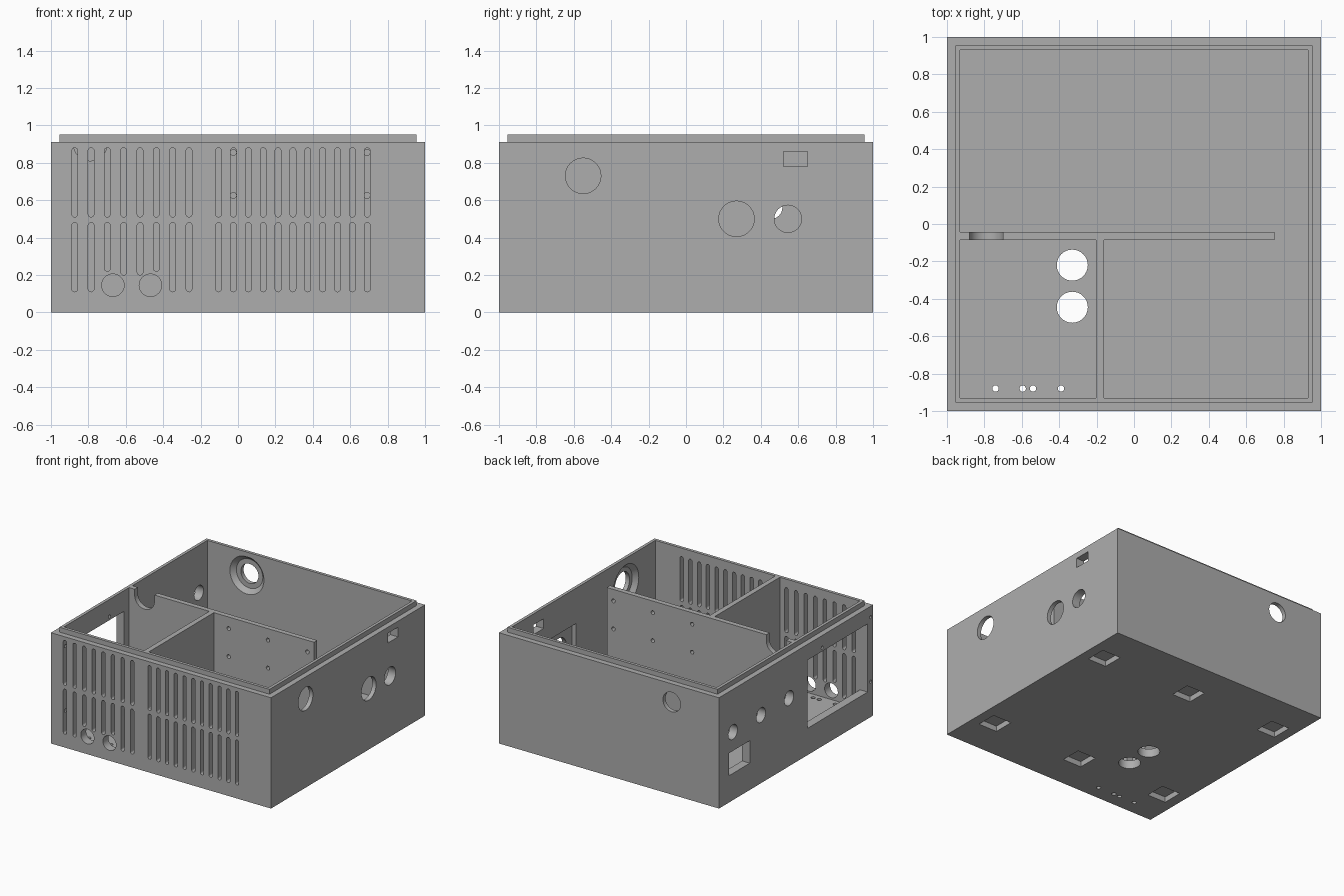
import bpy, bmesh, math

cube = bpy.data.objects.get("Cube")
if cube:
    bpy.data.objects.remove(cube, do_unlink=True)

grey = bpy.data.materials.new("plain grey")
grey.use_nodes = True
grey.diffuse_color = (0.42, 0.42, 0.42, 1)
grey.node_tree.nodes["Principled BSDF"].inputs["Base Color"].default_value = grey.diffuse_color

X, Y, Z = range(3)
WALL, FLOOR, SHOULDER, TOP = 0.93, 0.07, 0.91, 0.95


# Profiles
def rect(u0, u1, v0, v1):
    return [(u0, v0), (u1, v0), (u1, v1), (u0, v1)]


def circle(u, v, r, n=32):
    return [(u + r * math.cos(2 * math.pi * i / n), v + r * math.sin(2 * math.pi * i / n)) for i in range(n)]


def capsule(u, v0, v1, r, n=8):
    arc = [math.pi * i / n for i in range(n + 1)]
    upper = [(u + r * math.cos(a), v1 - r + r * math.sin(a)) for a in arc]
    lower = [(u - r * math.cos(a), v0 + r - r * math.sin(a)) for a in arc]
    return upper + lower


# Solids
def prism(bm, profile, axis, lo, hi, end_profile=None):
    def place(p, d):
        co = list(p)
        co.insert(axis, d)
        return bm.verts.new(co)
    a = [place(p, lo) for p in profile]
    b = [place(p, hi) for p in end_profile or profile]
    faces = [bm.faces.new(a), bm.faces.new(b)]
    for i in range(len(a)):
        j = (i + 1) % len(a)
        faces.append(bm.faces.new((a[i], a[j], b[j], b[i])))
    bmesh.ops.recalc_face_normals(bm, faces=faces)


def make(name, prisms):
    bm = bmesh.new()
    for p in prisms:
        prism(bm, *p)
    mesh = bpy.data.meshes.new(name)
    bm.to_mesh(mesh)
    bm.free()
    mesh.materials.append(grey)
    obj = bpy.data.objects.new(name, mesh)
    bpy.context.collection.objects.link(obj)
    return obj


def cut(obj, prisms):
    cutter = make("cutter", prisms)
    cutter.hide_render = True
    mod = obj.modifiers.new("cut", "BOOLEAN")
    mod.operation, mod.solver, mod.object = "DIFFERENCE", "EXACT", cutter
    bpy.context.view_layer.update()
    result = obj.evaluated_get(bpy.context.evaluated_depsgraph_get())
    obj_mesh = bpy.data.meshes.new_from_object(result)
    obj.modifiers.clear()
    obj.data = obj_mesh
    bpy.data.objects.remove(cutter, do_unlink=True)


# Outer case
cavity = rect(-WALL, WALL, -WALL, WALL)
case = make("case", [(rect(-1, 1, -1, 1), Z, 0, SHOULDER)])
cut(case, [(cavity, Z, FLOOR, 1.2)])

openings = []
# Front ventilation slots; those over the round holes are shorter
slots = [-0.873 + 0.0873 * i for i in range(8)] + [-0.104 + 0.0795 * i for i in range(11)]
for i, x in enumerate(slots):
    low = {2: 0.22, 3: 0.2, 4: 0.2, 5: 0.22}.get(i, 0.11)
    for v0, v1 in ((low, 0.48), (0.51, 0.88)):
        openings.append((capsule(x, v0, v1, 0.0155), Y, -1.05, -0.91))
for x in (-0.669, -0.468):
    openings.append((circle(x, 0.145, 0.06), Y, -1.05, -0.91))
# Back hole
openings.append((circle(-0.57, 0.76, 0.08), Y, 0.9, 1.05))
# Left wall holes
for y, z, r in ((-0.55, 0.73, 0.095), (0.27, 0.5, 0.095), (0.545, 0.5, 0.073)):
    openings.append((circle(y, z, r), X, 0.91, 1.05))
openings.append((rect(0.52, 0.65, 0.78, 0.86), X, 0.91, 1.05))
# Right wall holes and the large port
for y in (0.09, 0.455, 0.82):
    openings.append((circle(y, 0.56, 0.06), X, -1.05, -0.91))
openings.append((rect(0.6, 0.87, 0.22, 0.405), X, -1.05, -0.91))
openings.append((rect(-WALL, -0.15, 0.22, 0.78), X, -1.05, -0.92))
openings.append((circle(-0.34, 0.81, 0.013, 12), X, -1.05, -0.92))
# Floor holes and foot pockets
for y in (-0.22, -0.445):
    openings.append((circle(-0.33, y, 0.083), Z, -0.05, 0.1))
for x in (-0.74, -0.595, -0.54, -0.39):
    openings.append((circle(x, -0.88, 0.017, 16), Z, -0.05, 0.1))
for x in (-0.83, 0, 0.83):
    for y in (-0.64, 0.64):
        openings.append((rect(x - 0.085, x + 0.085, y - 0.085, y + 0.085), Z, -0.05, 0.045))
cut(case, openings)

# Tapered recesses inside the walls, and screw holes by the port
cut(case, [
    (circle(-0.57, 0.76, 0.155), Y, 0.93, 0.965, circle(-0.57, 0.76, 0.12)),
    (circle(-0.55, 0.73, 0.165), X, 0.93, 0.965, circle(-0.55, 0.73, 0.13)),
    (rect(0.1, 0.44, 0.33, 0.66), X, 0.92, 0.965),
    (circle(-0.97, 0.82, 0.013, 12), X, -1.05, -0.87),
    (circle(-0.97, 0.29, 0.013, 12), X, -1.05, -0.87),
])

# Raised rim
rim = make("rim", [(rect(-0.955, 0.955, -0.955, 0.955), Z, SHOULDER, TOP)])
cut(rim, [(cavity, Z, 0.8, 1.2)])

# Inner dividers
long_divider = make("long_divider", [(rect(-WALL, 0.75, FLOOR, TOP), Y, -0.085, -0.043)])
holes = [(circle(x, z, 0.016, 16), Y, -0.2, 0.1) for x in (-0.025, 0.332, 0.69) for z in (0.625, 0.855)]
cut(long_divider, holes + [(capsule(-0.79, 0.81, 1.2, 0.09, 16), Y, -0.2, 0.1)])
cross_divider = make("cross_divider", [(rect(-0.202, -0.16, -WALL, -0.085), Z, FLOOR, TOP)])

# Smooth the round bores, keep corners sharp
bpy.ops.object.select_all(action="DESELECT")
for obj in (case, rim, long_divider, cross_divider):
    obj.select_set(True)
bpy.context.view_layer.objects.active = case
bpy.ops.object.shade_smooth_by_angle(angle=math.radians(30))
